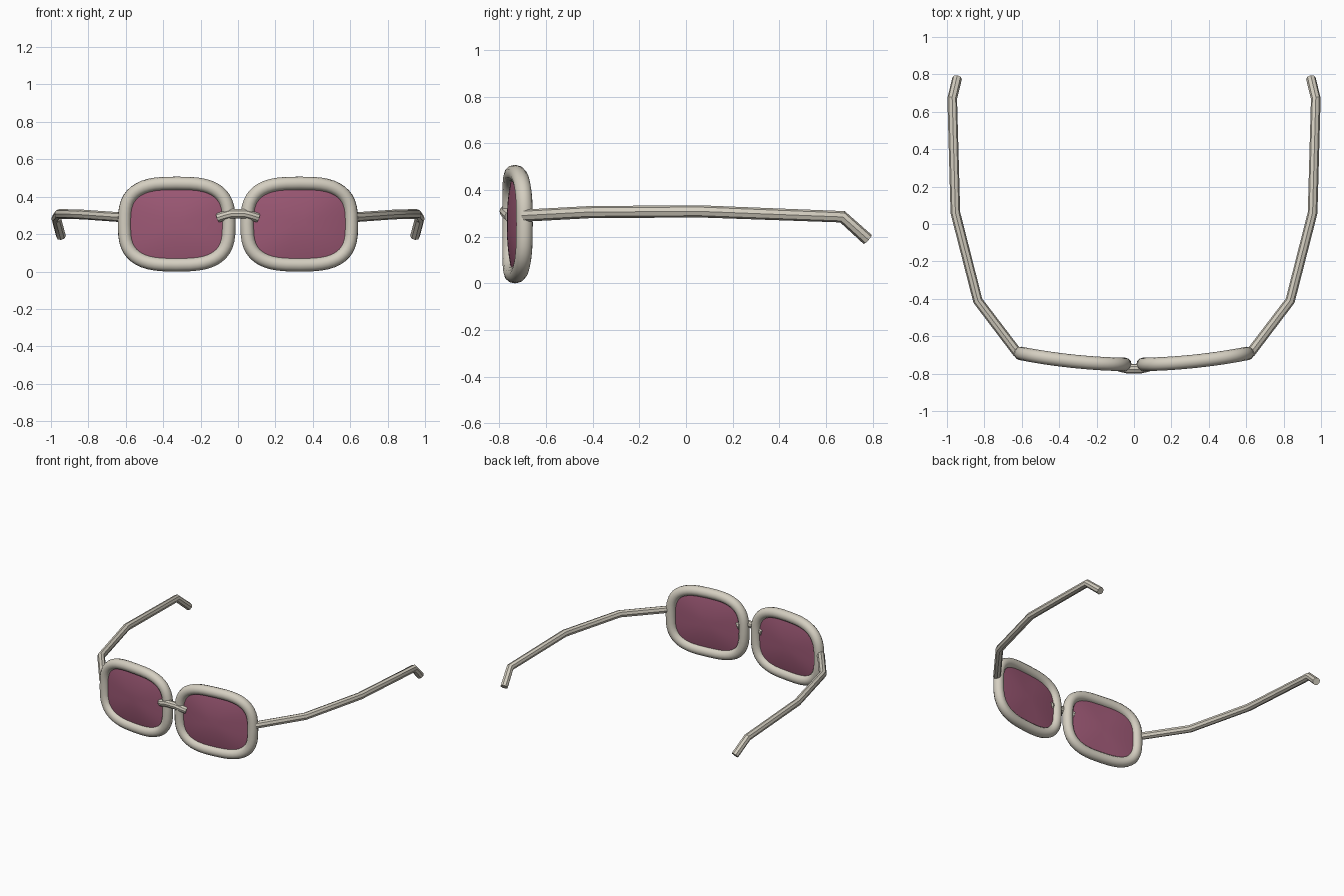
import bpy, bmesh
from math import cos, sin, pi, copysign

if "Cube" in bpy.data.objects:
    bpy.data.objects.remove(bpy.data.objects["Cube"])

CX, CZ, HW, HH = 0.328, 0.2535, 0.279, 0.2175   # rim centre and half sizes


def material(name, color):
    m = bpy.data.materials.new(name)
    m.diffuse_color = color
    m.use_nodes = True
    m.node_tree.nodes["Principled BSDF"].inputs["Base Color"].default_value = m.diffuse_color
    return m


FRAME = material("frame_cream", (0.66, 0.62, 0.53, 1))
LENS = material("lens_rose", (0.34, 0.10, 0.18, 1))


def wrap(x):
    # gentle face-form curvature of the front
    return -0.751 + 0.06 * (x / 0.61) ** 2


def outline(side, s=1.0, n=48, e=2 / 3):
    # rounded-rectangle loop around one eye
    pts = []
    for i in range(n):
        c, d = cos(2 * pi * i / n), sin(2 * pi * i / n)
        x = CX + s * HW * copysign(abs(c) ** e, c)
        z = CZ + s * HH * copysign(abs(d) ** e, d)
        pts.append((side * x, wrap(x), z))
    return pts


def tube(name, pts, radius, res, closed=False, angle=0.6):
    cu = bpy.data.curves.new(name, 'CURVE')
    cu.dimensions = '3D'
    cu.bevel_depth = radius
    cu.bevel_resolution = res
    cu.use_fill_caps = not closed
    sp = cu.splines.new('POLY')
    sp.points.add(len(pts) - 1)
    for p, co in zip(sp.points, pts):
        p.co = (*co, 1)
    sp.use_cyclic_u = closed
    ob = bpy.data.objects.new(name, cu)
    bpy.context.collection.objects.link(ob)
    finish(ob, FRAME, angle, convert=True)


def finish(ob, mat, angle, convert=False):
    bpy.ops.object.select_all(action='DESELECT')
    ob.select_set(True)
    bpy.context.view_layer.objects.active = ob
    if convert:
        bpy.ops.object.convert(target='MESH')
        ob = bpy.context.object
    ob.data.materials.clear()
    ob.data.materials.append(mat)
    bpy.ops.object.shade_smooth_by_angle(angle=angle)


def lens(name, side):
    # cushion-shaped lens: front and back domes sharing the rim loop
    bm = bmesh.new()
    edge = [bm.verts.new(p) for p in outline(side)]
    for face in (-1, 1):
        prev = edge
        for s in (0.85, 0.68, 0.5, 0.32, 0.15):
            ring = [bm.verts.new((x, y + face * 0.028 * (1 - s * s), z))
                    for x, y, z in outline(side, s)]
            for i in range(len(ring)):
                j = (i + 1) % len(ring)
                bm.faces.new((prev[i], prev[j], ring[j], ring[i]))
            prev = ring
        bm.faces.new(prev)
    bmesh.ops.recalc_face_normals(bm, faces=bm.faces)
    me = bpy.data.meshes.new(name)
    bm.to_mesh(me)
    bm.free()
    ob = bpy.data.objects.new(name, me)
    bpy.context.collection.objects.link(ob)
    finish(ob, LENS, 0.6)


# temple arm path from hinge to ear tip
ARM = [(0.622, -0.69, 0.29), (0.835, -0.41, 0.305), (0.955, 0.06, 0.308),
       (0.972, 0.67, 0.285), (0.946, 0.778, 0.188)]

for side, label in ((-1, "left"), (1, "right")):
    tube(label + "_rim", outline(side), 0.036, 4, closed=True, angle=1.0)
    lens(label + "_lens", side)
    tube(label + "_temple_arm", [(side * x, y, z) for x, y, z in ARM], 0.026, 2)

# nose bridge
tube("nose_bridge", [(-0.105, -0.752, 0.287), (-0.075, -0.764, 0.297), (-0.035, -0.773, 0.308),
                     (0.035, -0.773, 0.308), (0.075, -0.764, 0.297), (0.105, -0.752, 0.287)],
     0.026, 3)
